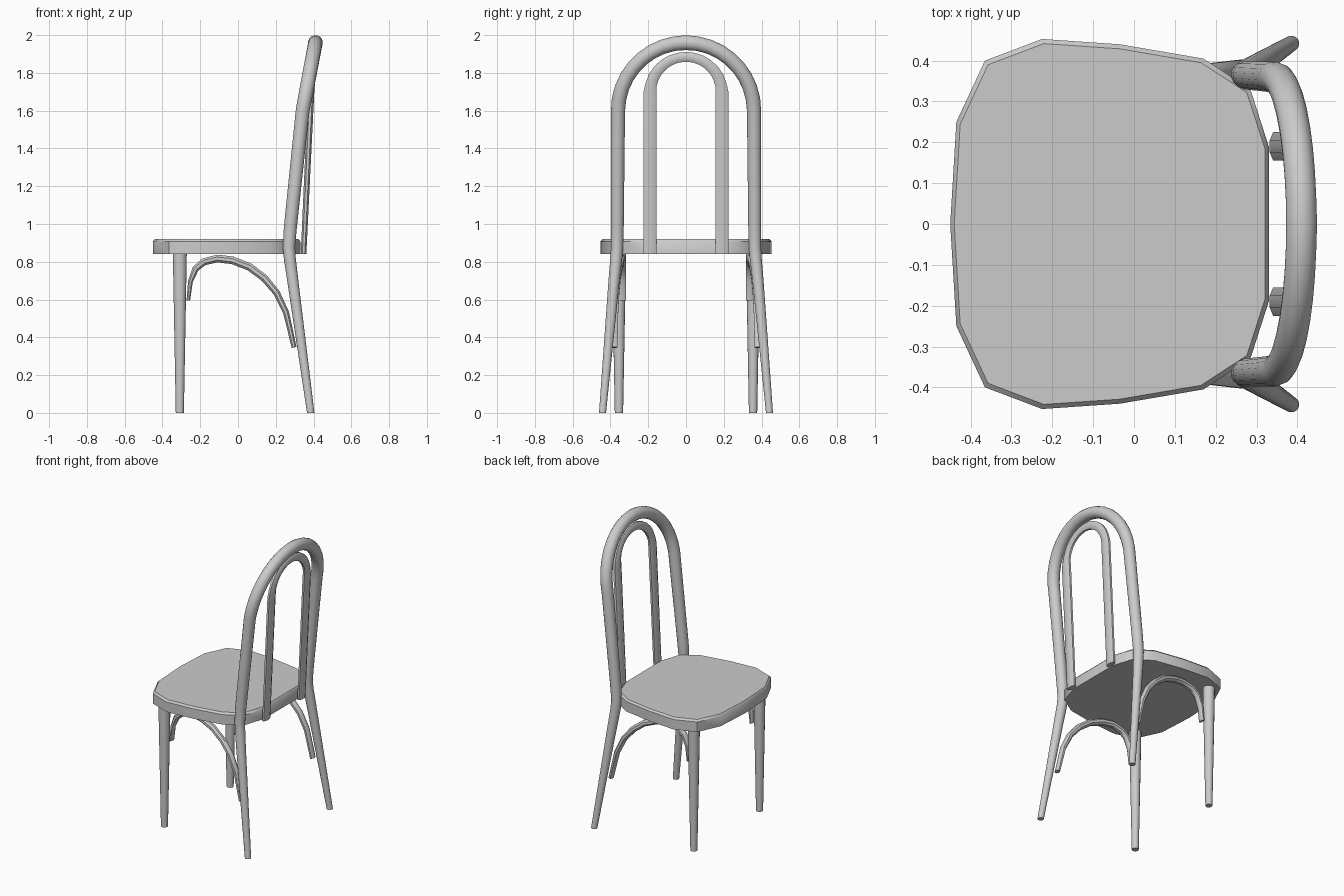
import bpy, bmesh, math
from mathutils import Vector

if "Cube" in bpy.data.objects:
    bpy.data.objects.remove(bpy.data.objects["Cube"])


def finish(name, bm):
    bmesh.ops.recalc_face_normals(bm, faces=bm.faces)
    mesh = bpy.data.meshes.new(name)
    bm.to_mesh(mesh)
    bm.free()
    ob = bpy.data.objects.new(name, mesh)
    bpy.context.collection.objects.link(ob)
    bpy.ops.object.select_all(action='DESELECT')
    bpy.context.view_layer.objects.active = ob
    ob.select_set(True)
    bpy.ops.object.shade_smooth_by_angle(angle=math.radians(40))
    return ob


def loft(name, rings):
    bm = bmesh.new()
    loops = [[bm.verts.new(p) for p in r] for r in rings]
    n = len(loops[0])
    for a, b in zip(loops, loops[1:]):
        for i in range(n):
            j = (i + 1) % n
            bm.faces.new((a[i], a[j], b[j], b[i]))
    bm.faces.new(loops[0][::-1])
    bm.faces.new(loops[-1])
    return finish(name, bm)


def sweep(name, path, ref, sides, level_ends=False):
    """path: (x, y, z, radius along ref, radius across ref)"""
    pts = [Vector(p[:3]) for p in path]
    rings = []
    last = len(pts) - 1
    for k, p in enumerate(pts):
        t1 = (pts[min(k + 1, last)] - pts[max(k, 1)] if k == last else pts[k + 1] - p).normalized()
        t0 = (p - pts[k - 1]).normalized() if k else t1
        if k == last:
            t1 = t0
        t = (t0 + t1).normalized()
        if level_ends and k in (0, last):
            t = Vector((0, 0, 1 if k == 0 else -1))
        u = (ref - t * ref.dot(t)).normalized()
        v = t.cross(u)
        ring = []
        for i in range(sides):
            a = 2 * math.pi * (i + 0.5) / sides
            ring.append(p + u * math.cos(a) * path[k][3] + v * math.sin(a) * path[k][4])
        rings.append(ring)
    return loft(name, rings)


def mirror_path(half, top):
    return half + [top] + [(p[0], -p[1]) + tuple(p[2:]) for p in reversed(half)]


X, Y = Vector((1, 0, 0)), Vector((0, 1, 0))

# Seat: faceted outline with a small chamfer on the top edge
half = [(-0.435, 0.25), (-0.365, 0.40), (-0.225, 0.453), (-0.035, 0.44),
        (0.17, 0.405), (0.285, 0.33), (0.33, 0.19)]
outline = [(-0.45, 0)] + half + [(x, -y) for x, y in reversed(half)]
rings = []
for z, s in ((0.84, 1), (0.908, 1), (0.92, 0.975)):
    rings.append([((x + 0.06) * s - 0.06, y * s, z) for x, y in outline])
loft("seat", rings)

# Outer back frame running down into the rear legs
side = [(0.385, 0.442, 0, 0.02, 0.019), (0.29, 0.381, 0.70, 0.03, 0.03),
        (0.274, 0.369, 0.82, 0.032, 0.032), (0.27, 0.365, 0.88, 0.033, 0.033),
        (0.277, 0.364, 0.98, 0.035, 0.035), (0.342, 0.36, 1.60, 0.037, 0.038)]
for i in range(1, 9):
    a = math.pi / 2 * i / 9
    side.append((0.342 + 0.068 * math.sin(a), 0.36 * math.cos(a),
                 1.60 + 0.36 * math.sin(a), 0.038, 0.039))
sweep("back_frame", mirror_path(side, (0.41, 0, 1.96, 0.039, 0.04)), X, 16, True)

# Flattened inner hoop of the back
side = [(0.347, 0.19, 0.842, 0.016, 0.038), (0.387, 0.19, 1.695, 0.018, 0.038)]
for i in range(1, 7):
    a = math.pi / 2 * i / 7
    r = 0.19
    side.append((0.387 + 0.013 * math.sin(a), r * math.cos(a),
                 1.695 + r * math.sin(a), 0.018, 0.034 - 0.006 * math.sin(a)))
sweep("back_inner_hoop", mirror_path(side, (0.40, 0, 1.885, 0.018, 0.028)), X, 8, True)

# Front legs and the curved side braces
arc = [(-0.263, 0.595, 0.010), (-0.252, 0.695, 0.014), (-0.225, 0.763, 0.019),
       (-0.18, 0.80, 0.021), (-0.11, 0.817, 0.022), (-0.03, 0.808, 0.022),
       (0.06, 0.773, 0.022), (0.14, 0.713, 0.021), (0.205, 0.635, 0.019),
       (0.255, 0.53, 0.017), (0.297, 0.347, 0.014)]
for label, s in (("left", -1), ("right", 1)):
    sweep("front_leg_" + label,
          [(-0.308, s * 0.355, 0, 0.022, 0.022), (-0.308, s * 0.355, 0.85, 0.038, 0.038)], X, 14)
    brace = [(x, s * (0.34 + 0.045 * max(0, (x + 0.1) / 0.4)), z, 0.023, r) for x, z, r in arc]
    sweep("side_brace_" + label, brace, Y, 8)
